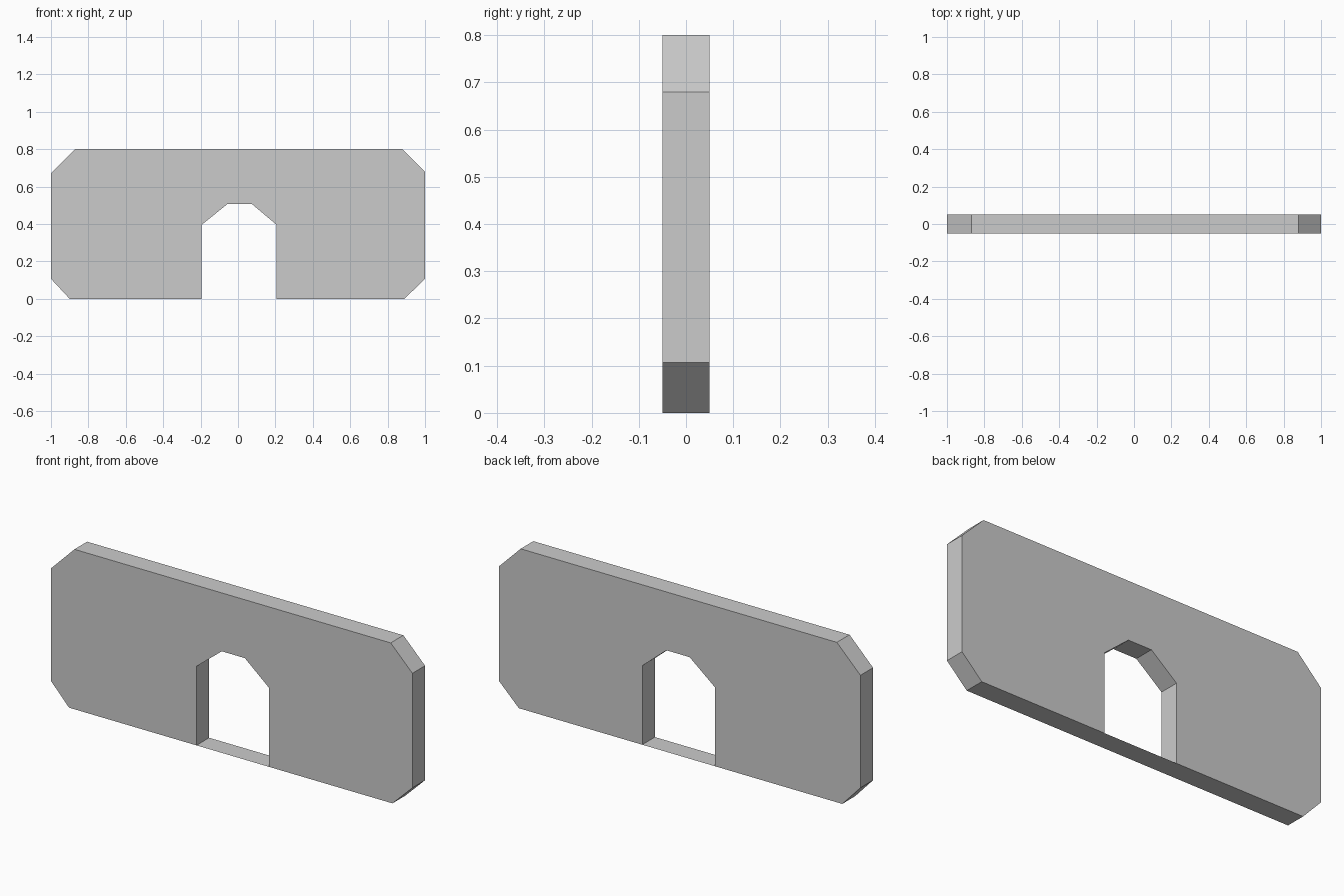
import bpy, bmesh

if "Cube" in bpy.data.objects:
    bpy.data.objects.remove(bpy.data.objects["Cube"])

HALF = 0.05  # half thickness of the panel

# Outer outline (x, z), starting right of the doorway, counter-clockwise from the front
outer = [(0.207, 0), (0.89, 0), (1, 0.107), (1, 0.68), (0.88, 0.8),
         (-0.87, 0.8), (-1, 0.67), (-1, 0.107), (-0.90, 0), (-0.195, 0)]
# Doorway with chamfered head
door = [(-0.195, 0.395), (-0.055, 0.508), (0.073, 0.508), (0.207, 0.395)]
profile = outer + door


def add_wall(bm, front, back, a, b):
    """Quad joining the front and back outlines between two profile points."""
    bm.faces.new((front[b], front[a], back[a], back[b]))


bm = bmesh.new()
front = [bm.verts.new((x, -HALF, z)) for x, z in profile]
back = [bm.verts.new((x, HALF, z)) for x, z in profile]
bm.faces.new(front)
bm.faces.new(back[::-1])

# Edges all round, including the doorway reveal
n = len(profile)
for i in range(n):
    add_wall(bm, front, back, i, (i + 1) % n)

# Thin threshold sheet continuing the underside across the doorway
add_wall(bm, front, back, len(outer) - 1, 0)

mesh = bpy.data.meshes.new("wall_panel")
bm.to_mesh(mesh)
bm.free()
panel = bpy.data.objects.new("wall_panel", mesh)
bpy.context.collection.objects.link(panel)
